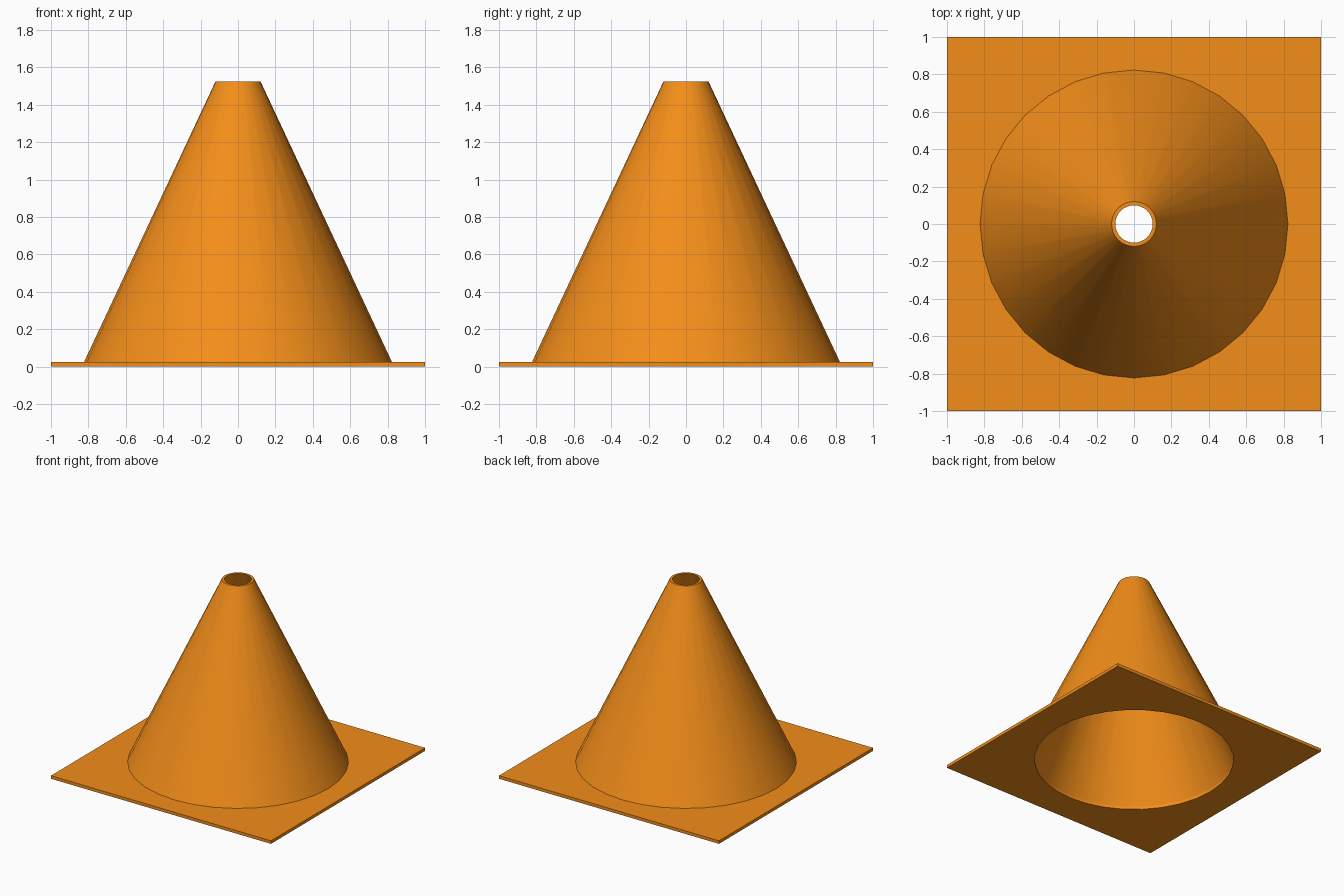
import bpy, bmesh
from math import sin, cos, pi, radians

if "Cube" in bpy.data.objects:
    bpy.data.objects.remove(bpy.data.objects["Cube"])

SIDES = 32


def ring(bm, radius, z, square=False):
    """One loop of vertices, round or pushed out onto a square."""
    verts = []
    for i in range(SIDES):
        a = 2 * pi * i / SIDES
        x, y = cos(a), sin(a)
        s = radius / max(abs(x), abs(y)) if square else radius
        verts.append(bm.verts.new((x * s, y * s, z)))
    return verts


# One-piece hollow moulding: square plate flowing into the cone shell
bm = bmesh.new()
loops = [
    ring(bm, 1.0, 0.0, square=True),    # plate, lower edge
    ring(bm, 1.0, 0.025, square=True),  # plate, upper edge
    ring(bm, 0.823, 0.025),             # cone foot, outside
    ring(bm, 0.12, 1.525),              # top rim, outside
    ring(bm, 0.10, 1.525),              # top rim, inside
    ring(bm, 0.75, 0.025),              # cone foot, inside
    ring(bm, 0.75, 0.0),                # hole in the underside
]
for lower, upper in zip(loops, loops[1:] + loops[:1]):
    for i in range(SIDES):
        j = (i + 1) % SIDES
        bm.faces.new((lower[i], lower[j], upper[j], upper[i]))
bmesh.ops.recalc_face_normals(bm, faces=bm.faces)

mesh = bpy.data.meshes.new("traffic_cone")
bm.to_mesh(mesh)
bm.free()
cone = bpy.data.objects.new("traffic_cone", mesh)
bpy.context.collection.objects.link(cone)

# Orange plastic
orange = bpy.data.materials.new("orange_plastic")
orange.diffuse_color = (0.9, 0.27, 0.01, 1)
orange.use_nodes = True
orange.node_tree.nodes["Principled BSDF"].inputs["Base Color"].default_value = orange.diffuse_color
mesh.materials.append(orange)

# Smooth cone walls, crisp rims and plate edges
bpy.context.view_layer.objects.active = cone
cone.select_set(True)
bpy.ops.object.shade_smooth_by_angle(angle=radians(20))
